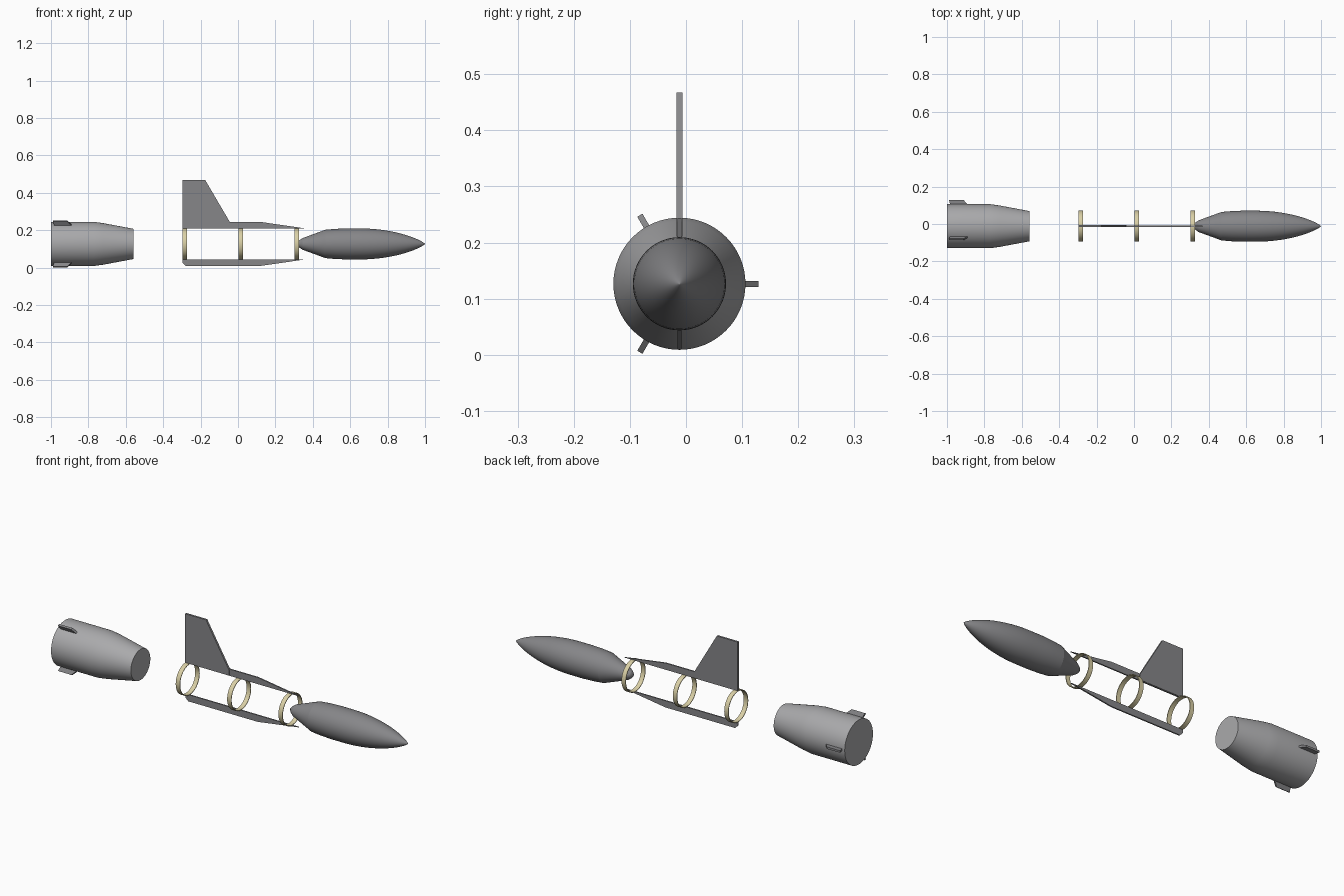
import bpy, bmesh, math
from mathutils import Matrix, Vector

if "Cube" in bpy.data.objects:
    bpy.data.objects.remove(bpy.data.objects["Cube"])

AXIS = Vector((0, -0.0117, 0.1265))     # centre line, running along x


def material(name, colour):
    mat = bpy.data.materials.new(name)
    mat.use_nodes = True
    mat.diffuse_color = (*colour, 1)
    bsdf = next(n for n in mat.node_tree.nodes if n.type == 'BSDF_PRINCIPLED')
    bsdf.inputs["Base Color"].default_value = (*colour, 1)
    return mat


LIGHT = material("light grey", (0.40, 0.40, 0.41))
DARK = material("dark grey", (0.24, 0.24, 0.25))
TAN = material("pale tan", (0.70, 0.63, 0.38))


def finish(name, bm, mat, angle=None):
    bmesh.ops.remove_doubles(bm, verts=bm.verts, dist=1e-5)
    bmesh.ops.recalc_face_normals(bm, faces=bm.faces)
    mesh = bpy.data.meshes.new(name)
    bm.to_mesh(mesh)
    bm.free()
    mesh.materials.append(mat)
    obj = bpy.data.objects.new(name, mesh)
    obj.location = AXIS
    bpy.context.collection.objects.link(obj)
    if angle:
        bpy.ops.object.select_all(action='DESELECT')
        obj.select_set(True)
        bpy.context.view_layer.objects.active = obj
        bpy.ops.object.shade_smooth_by_angle(angle=math.radians(angle))
    return obj


def revolve(name, profile, mat, angle, closed=False):
    """Turn a list of (x, radius) points about the centre line."""
    bm = bmesh.new()
    verts = [bm.verts.new((x, 0, r)) for x, r in profile]
    pairs = list(zip(verts, verts[1:]))
    if closed:
        pairs.append((verts[-1], verts[0]))
    edges = [bm.edges.new(p) for p in pairs]
    bmesh.ops.spin(bm, geom=verts + edges, cent=(0, 0, 0), axis=(1, 0, 0),
                   angle=math.tau, steps=64, use_duplicate=False)
    return finish(name, bm, mat, angle)


def plate(name, outline, width, mat, turn=0):
    """Extrude an (x, radial) outline sideways and turn it about x."""
    bm = bmesh.new()
    face = bm.faces.new([bm.verts.new((x, -width / 2, r)) for x, r in outline])
    new = bmesh.ops.extrude_face_region(bm, geom=[face])["geom"]
    bmesh.ops.translate(bm, vec=(0, width, 0),
                        verts=[v for v in new if isinstance(v, bmesh.types.BMVert)])
    bmesh.ops.rotate(bm, verts=bm.verts, cent=(0, 0, 0),
                     matrix=Matrix.Rotation(math.radians(turn), 3, 'X'))
    return finish(name, bm, mat)


# Rear casing with three small fins
revolve("rear_casing",
        [(-1, 0), (-1, 0.1177), (-0.77, 0.1177), (-0.72, 0.111),
         (-0.56, 0.081), (-0.56, 0)], LIGHT, 30)
for i, turn in enumerate((-90, 30, 150)):
    plate(f"casing_fin_{i + 1}",
          [(-0.98, 0.108), (-0.89, 0.108), (-0.89, 0.117),
           (-0.912, 0.141), (-0.99, 0.141)], 0.0107, DARK, turn)

# Hoops of the open middle frame
for name, x in (("rear_hoop", -0.297), ("middle_hoop", 0.003), ("front_hoop", 0.302)):
    revolve(name, [(x, 0.0795), (x, 0.083), (x + 0.024, 0.083), (x + 0.024, 0.0795)],
            TAN, 30, closed=True)

# Upper and lower spines, with the tall tail fin
spine = [(-0.297, 0.082), (0.366, 0.082), (0.125, 0.117), (-0.28, 0.117), (-0.297, 0.1)]
plate("upper_spine", spine, 0.007, DARK)
plate("lower_spine", spine, 0.007, DARK, 180)
plate("tail_fin", [(-0.297, 0.084), (-0.04, 0.084), (-0.04, 0.111),
                   (-0.175, 0.341), (-0.297, 0.341)], 0.0107, DARK)

# Front body: tapered tail cone, barrel and pointed nose
nose = [(0.312, 0), (0.325, 0.017), (0.345, 0.031), (0.468, 0.076),
        (0.52, 0.0805), (0.58, 0.083)]
for i in range(17):
    t = math.sin(i / 16 * math.pi / 2)
    nose.append((0.65 + 0.35 * t, 0.083 * max(0, 1 - t * t) ** 0.8))
revolve("front_body", nose, DARK, 14)
